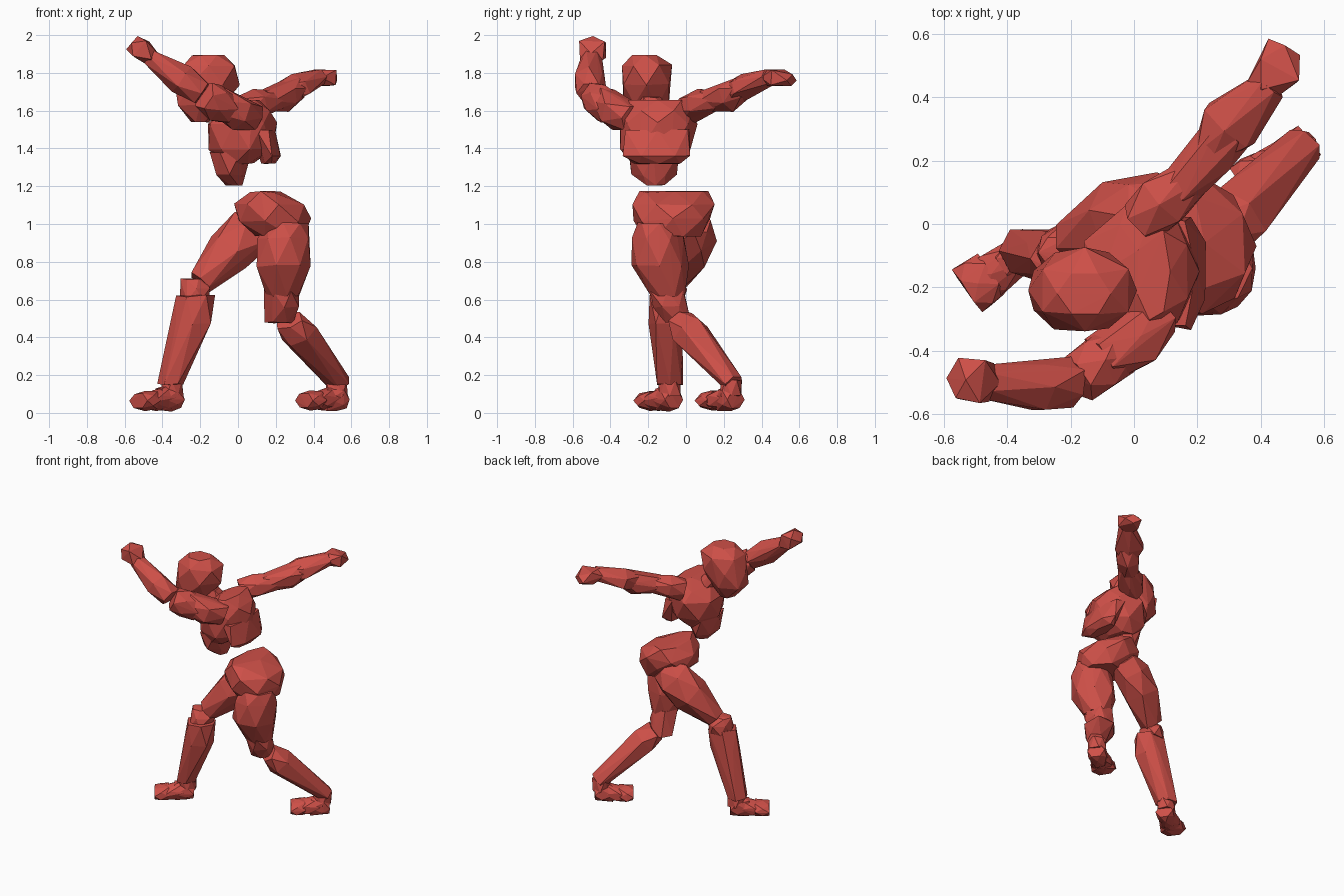
import bpy, bmesh, math, random
from mathutils import Vector

random.seed(4)
red = bpy.data.materials.new("red")
red.diffuse_color = (0.62, 0.08, 0.065, 1)


def finish(name, bm):
    """Hull the loose points into one faceted chunk."""
    bmesh.ops.convex_hull(bm, input=bm.verts)
    junk = [v for v in bm.verts if not v.link_faces]
    bmesh.ops.delete(bm, geom=junk, context='VERTS')
    bmesh.ops.recalc_face_normals(bm, faces=bm.faces)
    me = bpy.data.meshes.new(name)
    bm.to_mesh(me)
    bm.free()
    me.materials.append(red)
    ob = bpy.data.objects.new(name, me)
    bpy.context.collection.objects.link(ob)


def chunk(name, stations, sides=6, upright=False, jitter=0.08):
    """Stations are (x, y, z, half width, half depth) along the part's axis."""
    bm = bmesh.new()
    d = Vector(stations[-1][:3]) - Vector(stations[0][:3])
    d = Vector((0, 0, 1)) if upright else d.normalized()
    u = Vector((1, 0, 0)) if upright else d.cross(Vector((0, 0, 1))).normalized()
    w = d.cross(u)
    for i, (x, y, z, a, b) in enumerate(stations):
        for k in range(sides):
            t = 2 * math.pi * (k + 0.5 * (i % 2)) / sides
            s = 1.06 + random.uniform(-jitter, jitter)
            p = Vector((x, y, z)) + u * a * s * math.cos(t) + w * b * s * math.sin(t)
            bm.verts.new(p + d * random.uniform(-jitter, jitter) * min(a, b))
    finish(name, bm)


# head, long towards the chin, and neck
chunk("head", [(-0.20, -0.21, 1.54, .045, .06), (-0.20, -0.21, 1.63, .125, .115),
               (-0.165, -0.21, 1.74, .16, .13), (-0.155, -0.21, 1.84, .145, .125),
               (-0.155, -0.22, 1.895, .08, .07)], 6, True, .04)
chunk("neck", [(-0.02, -0.17, 1.56, .07, .08), (-0.09, -0.19, 1.67, .06, .06)], 6, True)

# torso
chunk("chest", [(0.0, -0.16, 1.32, .08, .12), (0.02, -0.16, 1.40, .17, .18),
                (0.02, -0.15, 1.53, .18, .20), (0.04, -0.15, 1.60, .13, .18),
                (0.06, -0.15, 1.655, .05, .15)], 7, True, .04)
chunk("belly", [(-0.02, -0.16, 1.205, .04, .05), (-0.045, -0.17, 1.26, .075, .11),
                (-0.04, -0.17, 1.38, .10, .14)], 6, True, .05)
chunk("lower_back", [(0.16, -0.14, 1.32, .035, .12), (0.18, -0.15, 1.36, .05, .17),
                     (0.13, -0.15, 1.50, .06, .18)], 6, True, .05)
chunk("pelvis", [(0.14, -0.06, 1.17, .08, .18), (0.17, -0.06, 1.10, .185, .205),
                 (0.19, -0.07, 1.02, .19, .195), (0.23, -0.08, 0.94, .13, .15)], 7, True, .06)

# back arm
chunk("back_shoulder", [(0.02, 0.0, 1.60, .07, .07), (0.09, 0.07, 1.635, .09, .075),
                        (0.21, 0.17, 1.66, .055, .05)])
chunk("back_upper_arm", [(0.14, 0.11, 1.65, .06, .06), (0.25, 0.23, 1.675, .08, .075),
                         (0.31, 0.30, 1.72, .075, .06)])
chunk("back_forearm", [(0.23, 0.22, 1.68, .05, .06), (0.30, 0.31, 1.725, .10, .065),
                       (0.43, 0.44, 1.78, .05, .045)])
chunk("back_hand", [(0.40, 0.42, 1.775, .05, .04), (0.46, 0.48, 1.775, .09, .055),
                    (0.475, 0.56, 1.76, .05, .03)], 4)

# front arm
chunk("front_shoulder", [(0.09, -0.28, 1.56, .07, .07), (0.0, -0.37, 1.59, .09, .09),
                         (-0.11, -0.43, 1.65, .075, .075)])
chunk("front_upper_arm", [(-0.05, -0.40, 1.61, .08, .08), (-0.12, -0.45, 1.645, .085, .095),
                          (-0.18, -0.49, 1.68, .075, .075)])
chunk("front_forearm", [(-0.19, -0.50, 1.69, .08, .07), (-0.30, -0.515, 1.765, .08, .075),
                        (-0.47, -0.50, 1.885, .055, .045)])
chunk("front_hand", [(-0.45, -0.50, 1.87, .06, .04), (-0.515, -0.495, 1.925, .085, .07),
                     (-0.56, -0.49, 1.96, .06, .045)], 4)

# forward leg
chunk("forward_thigh", [(0.14, 0.06, 1.02, .07, .09), (0.06, 0.05, 0.96, .11, .13),
                        (-0.05, 0.01, 0.85, .12, .125), (-0.20, -0.06, 0.69, .07, .065)], 6)
chunk("forward_knee", [(-0.24, -0.09, 0.71, .06, .05), (-0.22, -0.08, 0.66, .08, .08),
                       (-0.23, -0.09, 0.60, .07, .08)], 6, True)
chunk("forward_shin", [(-0.22, -0.11, 0.62, .10, .09), (-0.24, -0.11, 0.47, .10, .09),
                       (-0.355, -0.085, 0.15, .065, .07)], 6, True)

# trailing leg
chunk("trailing_thigh", [(0.26, -0.14, 1.01, .10, .11), (0.245, -0.15, 0.92, .14, .14),
                         (0.235, -0.14, 0.78, .14, .145), (0.24, -0.10, 0.62, .085, .085)], 7, True)
chunk("trailing_knee", [(0.23, -0.10, 0.65, .09, .09), (0.245, -0.08, 0.56, .085, .09),
                        (0.22, -0.04, 0.48, .07, .07)], 6, True)
chunk("trailing_shin", [(0.27, -0.03, 0.49, .09, .06), (0.32, 0.02, 0.42, .105, .09),
                        (0.54, 0.25, 0.155, .06, .05)])

# feet: each has a heel block, an instep and a toe block, pointing from heel to toe
for side, hx, hy, tx, ty in (("forward", -0.34, -0.08, -0.51, -0.20),
                             ("trailing", 0.53, 0.245, 0.365, 0.125)):
    heel, toe = Vector((hx, hy, 0)), Vector((tx, ty, 0))

    def at(f, z, a, b):
        p = heel.lerp(toe, f)
        return (p.x, p.y, z, a, b)
    chunk(side + "_heel", [at(-0.15, .07, .055, .05), at(0.05, .08, .065, .07),
                           at(0.45, .07, .055, .06)])
    chunk(side + "_instep", [at(0.15, .08, .055, .06), at(0.6, .065, .07, .05),
                             at(0.85, .06, .07, .04)])
    chunk(side + "_toes", [at(0.65, .065, .07, .05), at(0.9, .065, .085, .05),
                           at(1.1, .065, .075, .04)])
    chunk(side + "_ankle", [at(0.05, .09, .06, .06), at(0.05, .17, .055, .055)], 6, True)
